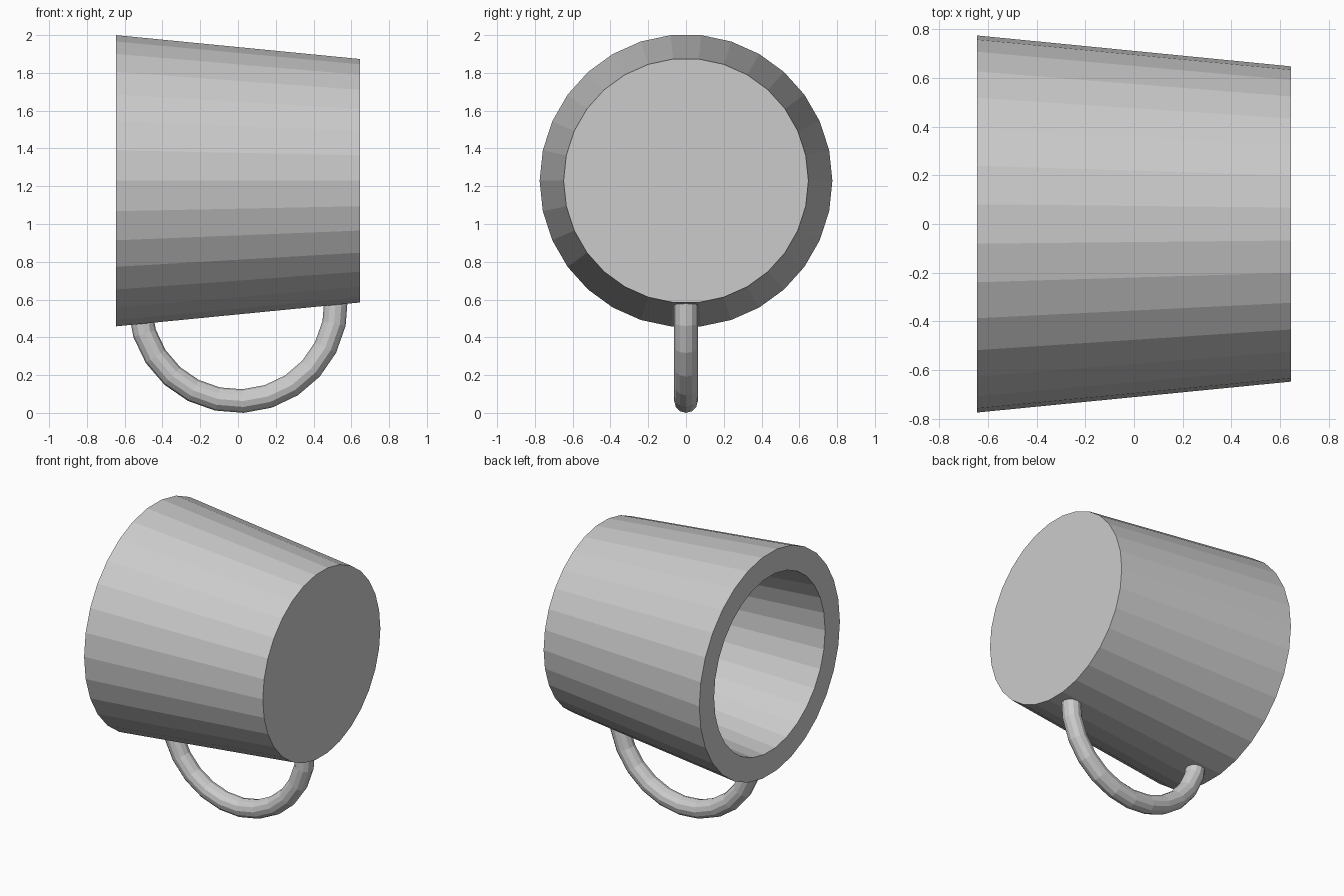
import bpy, bmesh
from math import sin, cos, radians, tau
from mathutils import Vector

if "Cube" in bpy.data.objects:
    bpy.data.objects.remove(bpy.data.objects["Cube"])

AXIS_Z = 1.229   # height of the cup's lying axis


def finish(name, bm):
    bmesh.ops.recalc_face_normals(bm, faces=bm.faces)
    mesh = bpy.data.meshes.new(name)
    bm.to_mesh(mesh)
    bm.free()
    bpy.context.collection.objects.link(bpy.data.objects.new(name, mesh))


def loft(name, rings):
    """Skin a list of point rings and cap both ends."""
    bm = bmesh.new()
    loops = [[bm.verts.new(p) for p in ring] for ring in rings]
    for a, b in zip(loops, loops[1:]):
        n = len(a)
        for i in range(n):
            bm.faces.new((a[i], a[(i + 1) % n], b[(i + 1) % n], b[i]))
    bm.faces.new(loops[0])
    bm.faces.new(loops[-1])
    finish(name, bm)


def cup_ring(x, r, sides=30):
    return [Vector((x, r * cos(tau * i / sides), AXIS_Z + r * sin(tau * i / sides)))
            for i in range(sides)]


def handle_ring(deg, major=0.52, minor=0.0625, sides=12):
    a = radians(deg)
    out = Vector((cos(a), 0, sin(a)))
    centre = Vector((0, 0, 0.582)) + out * major
    return [centre + out * minor * cos(tau * i / sides)
            + Vector((0, minor * sin(tau * i / sides), 0)) for i in range(sides)]


# Tapered cup on its side: closed base, outer wall, rim, inner wall, floor
profile = [(0.645, 0.648), (-0.645, 0.775), (-0.645, 0.612), (0.49, 0.50)]
loft("cup_body", [cup_ring(x, r) for x, r in profile])

# Half-ring handle, ends buried in the wall
loft("handle", [handle_ring(-177 + 15 * k) for k in range(13)])
